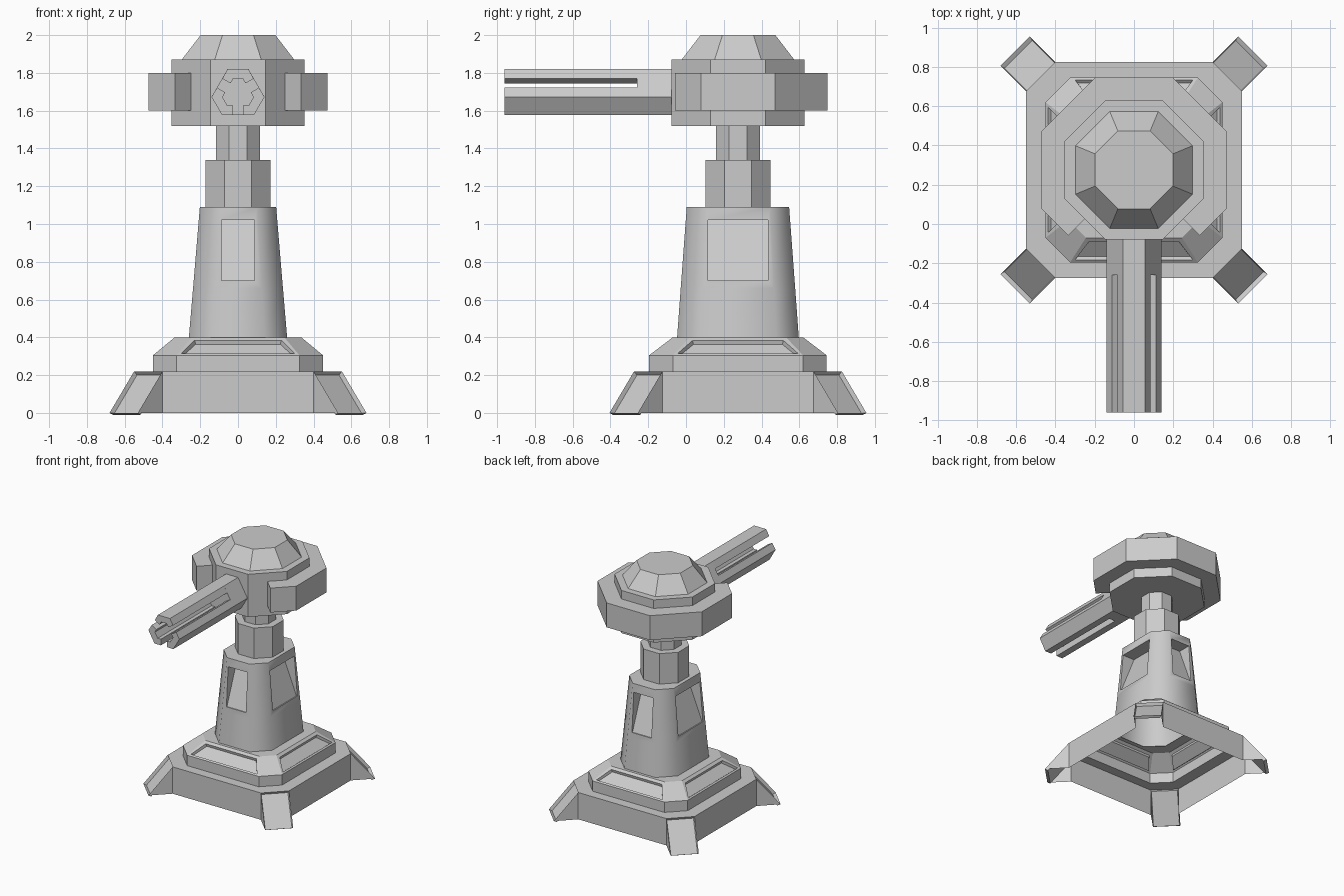
import bpy, bmesh
from math import tan, pi, cos, sin
from mathutils import Vector

if "Cube" in bpy.data.objects:
    bpy.data.objects.remove(bpy.data.objects["Cube"])

CY = 0.275  # y of the turret axis


def octagon(z, hx, hy=None, c=None):
    """Chamfered rectangle; side 0 faces front, even sides are the flats."""
    hy = hx if hy is None else hy
    c = hx * (1 - tan(pi / 8)) if c is None else c
    a, b = hx - c, hy - c
    pts = [(-a, -hy), (a, -hy), (hx, -b), (hx, b), (a, hy), (-a, hy), (-hx, b), (-hx, -b)]
    return [Vector((x, y + CY, z)) for x, y in pts]


def loft(bm, rings, bottom=True, top=True, skip=()):
    vs = [[bm.verts.new(p) for p in r] for r in rings]
    n = len(vs[0])
    faces = {}
    for k in range(len(vs) - 1):
        for i in range(n):
            if (k, i) in skip:
                continue
            j = (i + 1) % n
            faces[k, i] = bm.faces.new((vs[k][i], vs[k][j], vs[k + 1][j], vs[k + 1][i]))
    if bottom:
        bm.faces.new(vs[0][::-1])
    if top:
        bm.faces.new(vs[-1])
    return vs, faces


def finish(bm, name, fix=False):
    if fix:
        bmesh.ops.recalc_face_normals(bm, faces=bm.faces)
    me = bpy.data.meshes.new(name)
    bm.to_mesh(me)
    bm.free()
    ob = bpy.data.objects.new(name, me)
    bpy.context.collection.objects.link(ob)
    return ob


def solid(name, rings):
    bm = bmesh.new()
    loft(bm, rings)
    return finish(bm, name, True)


def smooth(ob, angle):
    bpy.ops.object.select_all(action='DESELECT')
    ob.select_set(True)
    bpy.context.view_layer.objects.active = ob
    bpy.ops.object.shade_smooth_by_angle(angle=angle)


# stepped base: a hollow shell, open below and at the corners where the feet join
bm = bmesh.new()
vs, faces = loft(bm, [
    octagon(0, 0.55, 0.55, 0.15), octagon(0.22, 0.55, 0.55, 0.15),
    octagon(0.22, 0.45, 0.47, 0.125), octagon(0.305, 0.45, 0.47, 0.125),
    octagon(0.40, 0.335, 0.345, 0.09), octagon(0.40, 0.25, 0.31, 0.12)],
    bottom=False, top=False, skip=[(0, i) for i in (1, 3, 5, 7)])

# flared corner feet
slopes = []
for i in (1, 3, 5, 7):
    j = (i + 1) % 8
    mid = (vs[0][i].co + vs[0][j].co) / 2
    off = Vector((0.13 if mid.x > 0 else -0.13, 0.13 if mid.y > CY else -0.13, 0))
    q0, q1 = (bm.verts.new(vs[0][k].co + off) for k in (i, j))
    slopes.append(bm.faces.new((q0, q1, vs[1][j], vs[1][i])))
    bm.faces.new((vs[0][i], q0, vs[1][i]))
    bm.faces.new((q1, vs[0][j], vs[1][j]))
bmesh.ops.inset_individual(bm, faces=slopes, thickness=0.012, depth=0)
bmesh.ops.inset_individual(bm, faces=slopes, thickness=0.008, depth=-0.025)

# sunken panels on the sloping tier
panels = [faces[3, i] for i in (0, 2, 4, 6)]
bmesh.ops.inset_individual(bm, faces=panels, thickness=0.03, depth=0)
bmesh.ops.inset_individual(bm, faces=panels, thickness=0.01, depth=-0.02)
finish(bm, "base")

# tapered tower with a wedge-shaped recess in each flat side
bm = bmesh.new()
vs, faces = loft(bm, [octagon(0.40, 0.26, 0.322, 0.12), octagon(0.66, 0.238, 0.303, 0.112),
                      octagon(1.09, 0.202, 0.271, 0.10)], bottom=False)
for i in (0, 2, 4, 6):
    f = faces[1, i]
    along = Vector((1, 0, 0)) if i in (0, 4) else Vector((0, 1, 0))
    inward = Vector((-f.normal.x, -f.normal.y, 0)) if f.normal.length else None
    f.normal_update()
    inward = Vector((-f.normal.x, -f.normal.y, 0)).normalized()
    half = 0.088 if i in (0, 4) else 0.158
    low_d, high_d = (0.303, 0.271) if i in (0, 4) else (0.238, 0.202)
    for step in (0, 1):
        bmesh.ops.inset_individual(bm, faces=[f], thickness=0.01, depth=0)
        zmid = f.calc_center_median().z
        for v in f.verts:
            up = v.co.z > zmid
            z = 1.02 if up else 0.70
            side = half if (v.co - Vector((0, CY, 0))).dot(along) > 0 else -half
            dist = low_d + (high_d - low_d) * (z - 0.66) / 0.43
            if step:
                dist -= 0.11 if up else 0.008
            p = along * side - inward * dist
            v.co = (p.x, p.y + CY, z)
tower = finish(bm, "tower")
smooth(tower, 0.95)

# neck columns and head
solid("lower_neck", [octagon(1.09, 0.172), octagon(1.34, 0.172)])
solid("upper_neck", [octagon(1.34, 0.117), octagon(1.52, 0.117)])
solid("head", [octagon(1.52, 0.353), octagon(1.87, 0.353)])
solid("dome", [octagon(1.87, 0.298), octagon(2.0, 0.198)])

# collar wrapped round the back, its ends cut at the middle of the front diagonals
def collar_path(z, h):
    p = octagon(z, h)
    return [(p[1] + p[2]) / 2] + p[2:] + [(p[7] + p[0]) / 2]

bm = bmesh.new()
paths = [collar_path(z, h) for z, h in ((1.6, 0.35), (1.6, 0.473), (1.8, 0.473), (1.8, 0.35))]
loft(bm, [list(section) for section in zip(*paths)])
finish(bm, "collar", True)

# gun barrel: solid rear part and three prongs round a hollow core
def turned(pts, k):
    a = -k * 2 * pi / 3
    return [(x * cos(a) - z * sin(a), x * sin(a) + z * cos(a)) for x, z in pts]

def extrude_y(name, pts, y0, y1):
    solid(name, [[Vector((x, y, z + 1.69)) for x, z in pts] for y in (y0, y1)])

edge = [(-0.055, 0.13), (0.055, 0.13)]
extrude_y("barrel_rear", [p for k in range(3) for p in turned(edge, k)], -0.26, -0.07)
half_prong = [(0.055, 0.13), (0.083, 0.08), (0.04, 0.055), (0.025, 0.08)]
prong = half_prong + [(-x, z) for x, z in reversed(half_prong)]
for k in range(3):
    extrude_y(f"barrel_prong_{k + 1}", turned(prong, k), -0.96, -0.26)
